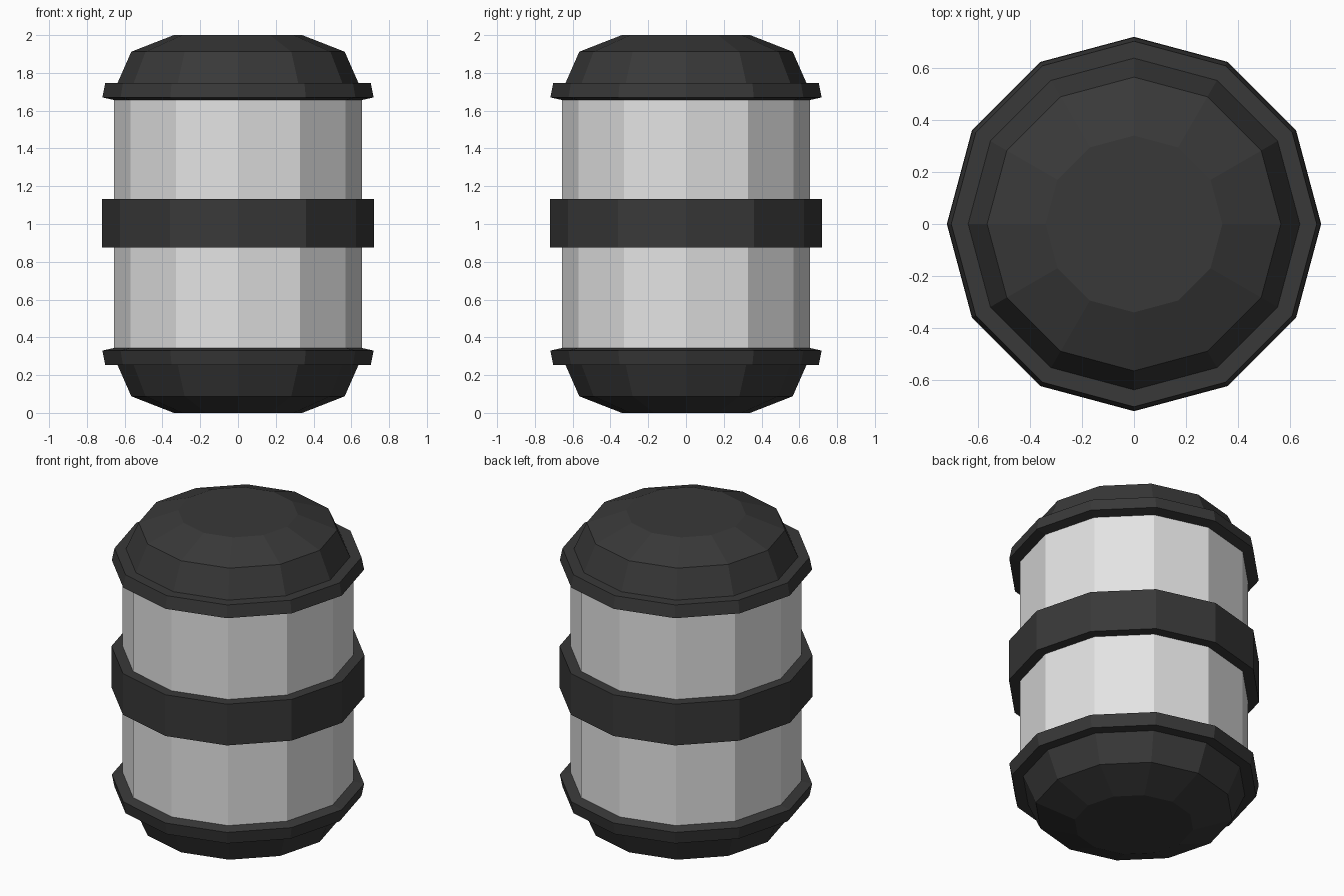
import bpy, bmesh, math

if "Cube" in bpy.data.objects:
    bpy.data.objects.remove(bpy.data.objects["Cube"])

SIDES = 12


def material(name, value):
    m = bpy.data.materials.new(name)
    m.diffuse_color = (value, value, value, 1)
    m.use_nodes = True
    m.node_tree.nodes["Principled BSDF"].inputs["Base Color"].default_value = m.diffuse_color
    return m


def lathe(name, profile, mat, closed=False):
    """Revolve (radius, z) points; open profiles get end discs."""
    bm = bmesh.new()
    rings = [[bm.verts.new((r * math.cos(2 * math.pi * i / SIDES),
                            r * math.sin(2 * math.pi * i / SIDES), z))
              for i in range(SIDES)] for r, z in profile]
    pairs = list(zip(rings, rings[1:]))
    if closed:
        pairs.append((rings[-1], rings[0]))
    for a, b in pairs:
        for i in range(SIDES):
            j = (i + 1) % SIDES
            bm.faces.new((a[i], a[j], b[j], b[i]))
    if not closed:
        bm.faces.new(rings[0])
        bm.faces.new(rings[-1])
    bmesh.ops.recalc_face_normals(bm, faces=bm.faces)
    mesh = bpy.data.meshes.new(name)
    bm.to_mesh(mesh)
    bm.free()
    mesh.materials.append(mat)
    obj = bpy.data.objects.new(name, mesh)
    bpy.context.collection.objects.link(obj)
    return obj


dark = material("charcoal", 0.04)
light = material("light grey", 0.77)

# Pale drum body
lathe("drum_body", [(0.656, 0.34), (0.656, 1.66)], light)

# Middle band
lathe("middle_band", [(0.64, 0.875), (0.72, 0.875), (0.72, 1.133), (0.64, 1.133)],
      dark, closed=True)

# Domed end caps with a flared lip, mirrored about z = 1
cap = [(0.655, 1.656), (0.718, 1.67), (0.703, 1.746), (0.638, 1.746),
       (0.565, 1.912), (0.34, 2.0)]
lathe("top_cap", cap, dark)
lathe("bottom_cap", [(r, 2 - z) for r, z in cap], dark)
